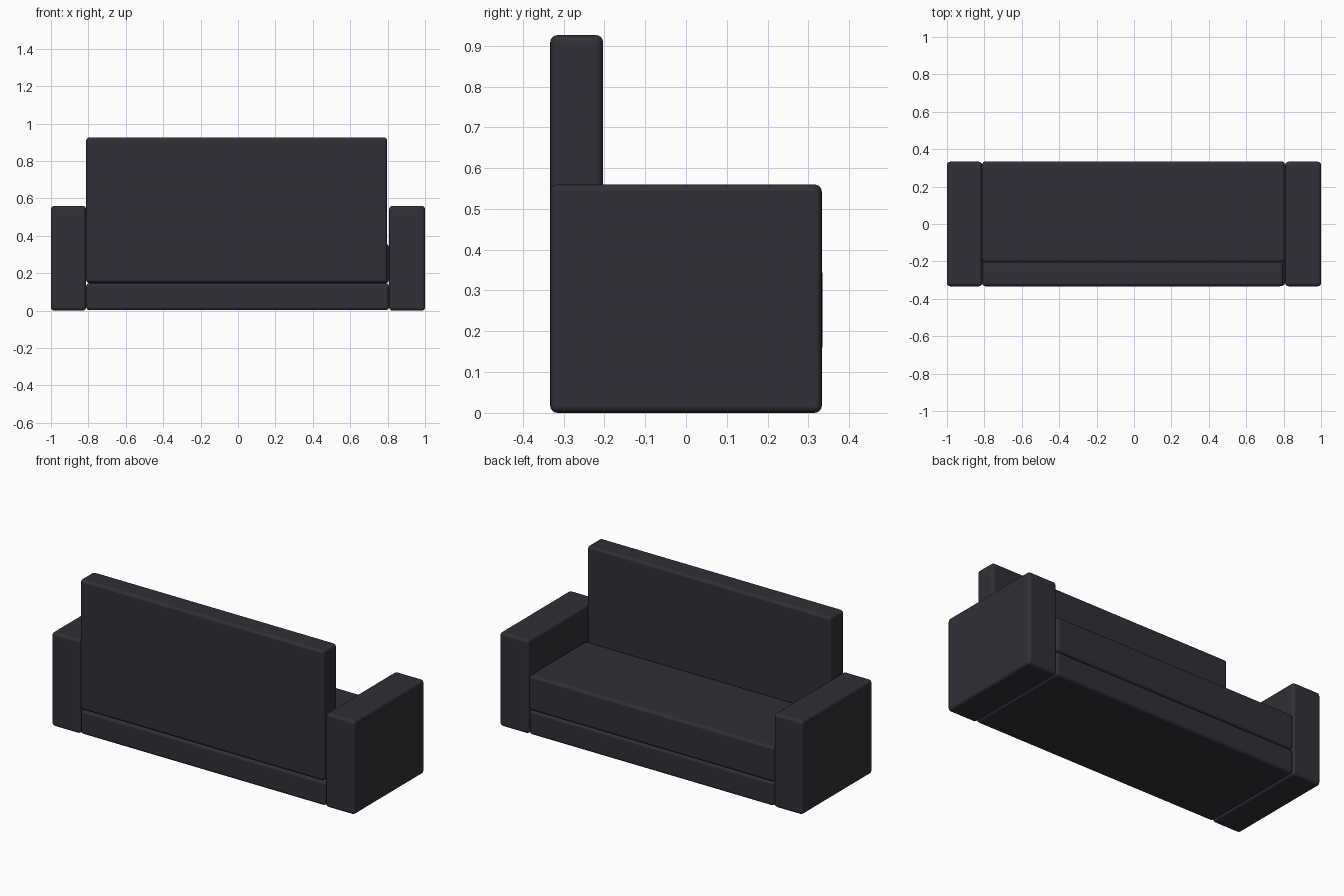
import bpy

if "Cube" in bpy.data.objects:
    bpy.data.objects.remove(bpy.data.objects["Cube"])

fabric = bpy.data.materials.new("charcoal fabric")
fabric.diffuse_color = (0.029, 0.029, 0.038, 1)
fabric.use_nodes = True
fabric.node_tree.nodes["Principled BSDF"].inputs["Base Color"].default_value = fabric.diffuse_color


def cushion(name, lo, hi, radius=0.018):
    """Soft-edged box between two opposite corners."""
    bpy.ops.mesh.primitive_cube_add(
        size=1, location=[(a + b) / 2 for a, b in zip(lo, hi)])
    ob = bpy.context.object
    ob.name = name
    ob.scale = [b - a for a, b in zip(lo, hi)]
    bpy.ops.object.transform_apply(location=False, rotation=False, scale=True)
    ob.data.materials.append(fabric)
    bevel = ob.modifiers.new("soft edges", 'BEVEL')
    bevel.width = radius
    bevel.segments = 4
    bevel.harden_normals = True
    bpy.ops.object.shade_smooth()
    return ob


# Arms
cushion("left_arm", (-1, -0.333, 0), (-0.812, 0.333, 0.56))
cushion("right_arm", (0.808, -0.333, 0), (1, 0.333, 0.56))

# Base under the seat
cushion("base", (-0.812, -0.331, 0.002), (0.807, 0.333, 0.147))

# Seat cushion, in front of the backrest
cushion("seat", (-0.812, -0.205, 0.147), (0.807, 0.335, 0.357))

# Tall backrest
cushion("backrest", (-0.812, -0.333, 0.149), (0.797, -0.203, 0.926))
